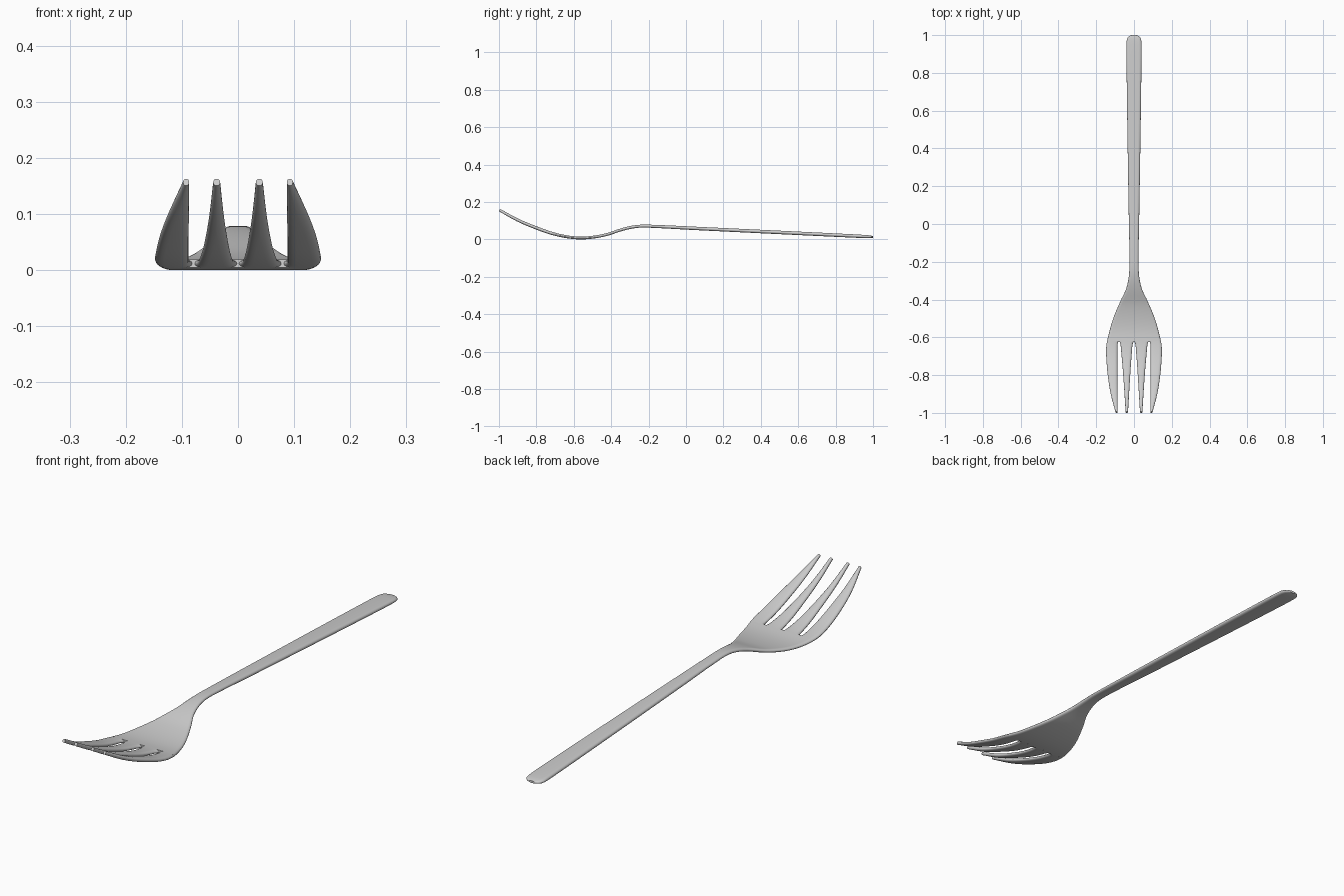
import bpy, bmesh, math

if "Cube" in bpy.data.objects:
    bpy.data.objects.remove(bpy.data.objects["Cube"])

# Side profile of the fork: (y, z) along its centre line
SPINE = [(-1.0, .158), (-.9, .103), (-.8, .061), (-.7, .027), (-.6, .009), (-.52, .009),
         (-.43, .024), (-.35, .050), (-.3, .063), (-.25, .070), (-.18, .070),
         (0, .061), (.5, .037), (1.0, .013)]


def curve(pts, y):
    """Smooth (cubic) interpolation through points sorted by y."""
    n = len(pts)

    def slope(k):
        a, b = pts[max(k - 1, 0)], pts[min(k + 1, n - 1)]
        return (b[1] - a[1]) / (b[0] - a[0])
    i = 0
    while i < n - 2 and y > pts[i + 1][0]:
        i += 1
    (y0, v0), (y1, v1) = pts[i], pts[i + 1]
    h = y1 - y0
    t = min(max((y - y0) / h, 0), 1)
    return (v0 * (2*t**3 - 3*t*t + 1) + v1 * (3*t*t - 2*t**3)
            + h * slope(i) * (t**3 - 2*t*t + t) + h * slope(i + 1) * (t**3 - t*t))


def section(x0, x1, thick, round_x):
    """Bar section with elliptical corners."""
    w, c = (x1 - x0) / 2, (x0 + x1) / 2
    bx, bz = min(w * .95, round_x), thick * .46
    ring = []
    for q in range(4):
        sx, sz = (1, -1, -1, 1)[q], (1, 1, -1, -1)[q]
        for k in range(5):
            a = math.pi / 2 * (q + k / 4)
            ring.append((c + sx * (w - bx) + bx * math.cos(a),
                         sz * (thick / 2 - bz) + bz * math.sin(a)))
    return ring


def loft(name, rows, inner, outer, thick, round_x):
    """Sweep a section along the spine between two outline curves."""
    bm = bmesh.new()
    rings = []
    for y in rows:
        z = curve(SPINE, y)
        s = (curve(SPINE, y + .01) - curve(SPINE, y - .01)) / .02 if -.99 < y < .99 else \
            (curve(SPINE, .98) - z) / (.98 - y) if y > .99 and y != .98 else -.55
        L = math.hypot(1, s)
        ring = section(inner(y), outer(y), curve(thick, y), round_x)
        rings.append([bm.verts.new((x, y - h * s / L, z + h / L)) for x, h in ring])
    for a, b in zip(rings, rings[1:]):
        for i in range(len(a)):
            j = (i + 1) % len(a)
            bm.faces.new((a[i], a[j], b[j], b[i]))
    bm.faces.new(rings[0])
    bm.faces.new(rings[-1])
    bmesh.ops.recalc_face_normals(bm, faces=bm.faces)
    me = bpy.data.meshes.new(name)
    bm.to_mesh(me)
    bm.free()
    ob = bpy.data.objects.new(name, me)
    bpy.context.collection.objects.link(ob)
    bpy.context.view_layer.objects.active = ob
    ob.select_set(True)
    bpy.ops.object.shade_smooth_by_angle(angle=math.radians(40))
    ob.select_set(False)
    return ob


def steps(a, b, n):
    return [a + (b - a) * i / n for i in range(n + 1)]


# Half outline of the whole fork seen from above
OUTLINE = [(-1.0, .097), (-.9, .123), (-.8, .139), (-.7, .147), (-.65, .147), (-.6, .138),
           (-.5, .110), (-.4, .068), (-.35, .044), (-.3, .031), (-.25, .025), (-.15, .024),
           (0, .027), (.5, .035), (.9, .040), (.97, .039), (.985, .035), (.995, .026), (1.0, .014)]
edge = lambda y: curve(OUTLINE, y)

# Handle, neck and head in one piece
BODY_T = [(-.62, .015), (-.4, .015), (-.2, .016), (0, .018), (.9, .018), (.98, .015), (1.0, .009)]
loft("handle_and_head", steps(-.622, -.2, 24) + steps(-.1, .9, 8) + [.95, .97, .985, .995, 1.0],
     lambda y: -edge(y), edge, BODY_T, .014)

# Four tines, with rounded slot roots where they leave the head
rows = steps(-.997, -.66, 14) + [-.645, -.635, -.627, -.621, -.616]
TINE_T = [(-1.0, .014), (-.8, .017), (-.616, .015)]
MID_IN = [(-1.0, .032), (-.8, .020), (-.66, .010), (-.635, .007), (-.622, .002), (-.616, .0)]
MID_OUT = [(-1.0, .044), (-.8, .057), (-.66, .069), (-.635, .072), (-.622, .077), (-.616, .079)]
OUT_IN = [(-1.0, .087), (-.8, .088), (-.66, .088), (-.635, .087), (-.622, .082), (-.616, .080)]

for side, s in (("right", 1), ("left", -1)):
    for kind, a, b in (("inner_tine", lambda y: curve(MID_IN, y), lambda y: curve(MID_OUT, y)),
                       ("outer_tine", lambda y: curve(OUT_IN, y), edge)):
        lo, hi = (a, b) if s > 0 else (lambda y, f=b: -f(y), lambda y, f=a: -f(y))
        loft(f"{kind}_{side}", rows, lo, hi, TINE_T, .016)
